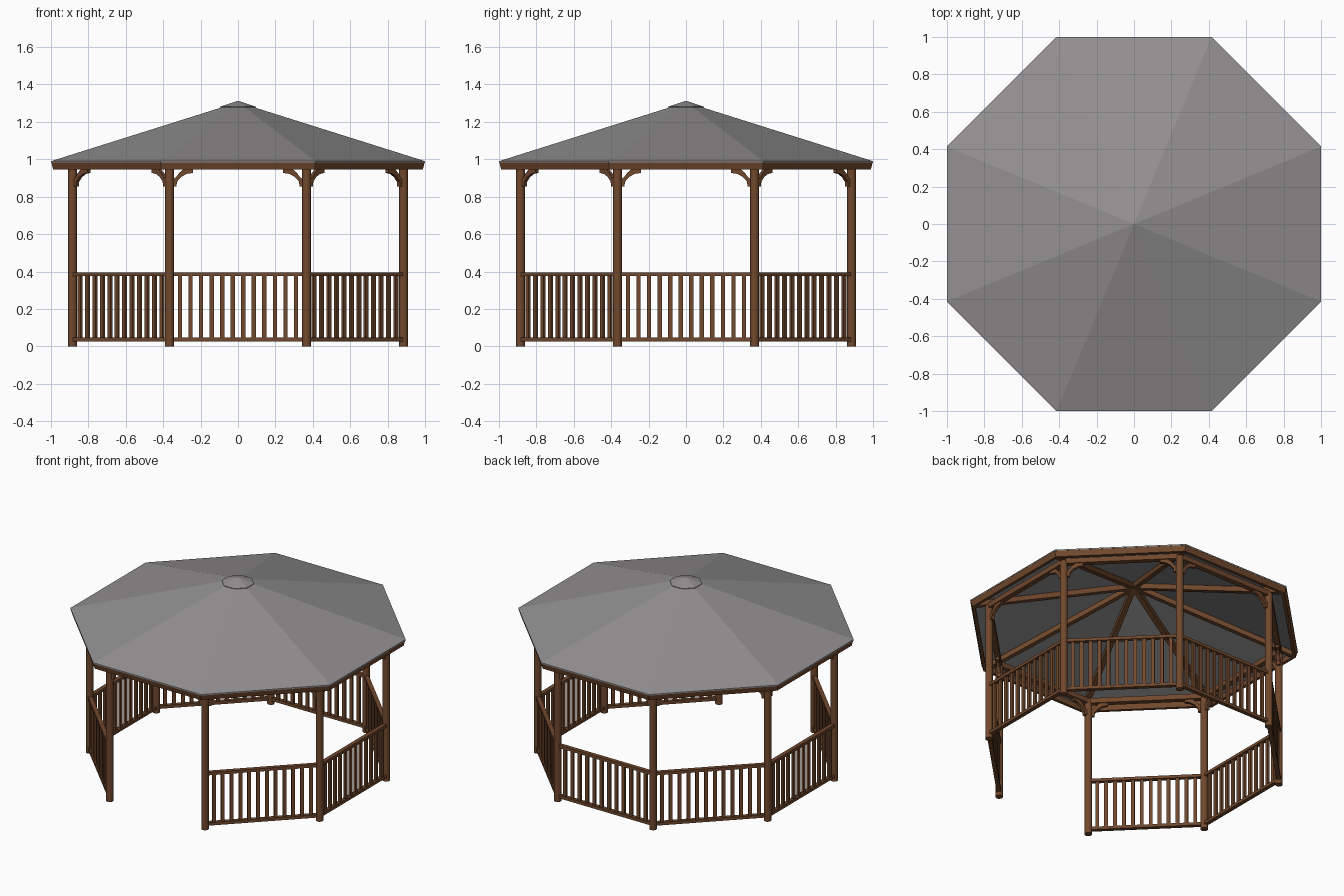
import bpy, bmesh, math
from mathutils import Matrix, Vector

if "Cube" in bpy.data.objects:
    bpy.data.objects.remove(bpy.data.objects["Cube"])

C8 = math.cos(math.pi / 8)
POST_A = 0.885                        # apothem of the post ring
POST_R = POST_A / C8
HALF = POST_A * math.tan(math.pi / 8)  # half length of a side


def material(name, col):
    m = bpy.data.materials.new(name)
    m.diffuse_color = (*col, 1)
    m.use_nodes = True
    m.node_tree.nodes["Principled BSDF"].inputs["Base Color"].default_value = m.diffuse_color
    return m


WOOD = material("brown wood", (0.165, 0.065, 0.026))
ROOF = material("grey roofing", (0.29, 0.28, 0.28))


def finish(bm, name, mat):
    bmesh.ops.recalc_face_normals(bm, faces=bm.faces)
    me = bpy.data.meshes.new(name)
    bm.to_mesh(me)
    bm.free()
    ob = bpy.data.objects.new(name, me)
    me.materials.append(mat)
    bpy.context.collection.objects.link(ob)
    return ob


def octagon_lathe(name, profile, mat):
    """Closed (apothem, z) loop swept around eight sides."""
    bm = bmesh.new()
    rings = []
    for a, z in profile:
        if a == 0:
            rings.append([bm.verts.new((0, 0, z))] * 8)
        else:
            angs = [math.radians(22.5 + 45 * i) for i in range(8)]
            rings.append([bm.verts.new((a / C8 * math.cos(t), a / C8 * math.sin(t), z)) for t in angs])
    for j in range(len(rings)):
        p, q = rings[j], rings[(j + 1) % len(rings)]
        for i in range(8):
            k = (i + 1) % 8
            vs = list(dict.fromkeys([p[i], p[k], q[k], q[i]]))
            if len(vs) > 2:
                bm.faces.new(vs)
    return finish(bm, name, mat)


def box(bm, M, centre, size):
    bmesh.ops.create_cube(bm, size=1, matrix=M @ Matrix.Translation(centre) @ Matrix.Diagonal((*size, 1)))


def side(k):
    """Frame of one side: x along the side, y outward, origin on the post line."""
    a = math.radians(45 * k)
    return Matrix.Rotation(a - math.pi / 2, 4, 'Z') @ Matrix.Translation((0, POST_A, 0))


# roof shell, cap and fascia board
octagon_lathe("roof", [(1.0, 0.982), (1.0, 0.99), (0, 1.305), (0, 1.293)], ROOF)
octagon_lathe("roof_cap", [(0.096, 1.277), (0.096, 1.281), (0, 1.313), (0, 1.29)], ROOF)
octagon_lathe("fascia", [(0.988, 0.945), (0.998, 0.983), (0.972, 0.985), (0.968, 0.945)], WOOD)

# ring beam on top of the posts
octagon_lathe("ring_beam", [(0.903, 0.945), (0.903, 0.98), (0.867, 0.98), (0.867, 0.945)], WOOD)

# posts and rafters at the eight corners
for k in range(8):
    ang = math.radians(22.5 + 45 * k)
    bm = bmesh.new()
    bmesh.ops.create_cone(bm, cap_ends=True, segments=16, radius1=0.024, radius2=0.024, depth=0.97,
                          matrix=Matrix.Translation((POST_R * math.cos(ang), POST_R * math.sin(ang), 0.485)))
    for f in bm.faces:
        f.smooth = len(f.verts) == 4
    finish(bm, "post_%d" % (k + 1), WOOD)

    bm = bmesh.new()
    p = Vector((1.05, 0, 0.963))
    q = Vector((0.0, 0, 1.275))
    d = q - p
    M = Matrix.Rotation(ang, 4, 'Z') @ Matrix.Translation((p + q) / 2) @ \
        Matrix.Rotation(-math.atan2(d.z, d.x), 4, 'Y')
    box(bm, M, (0, 0, 0), (d.length, 0.032, 0.034))
    finish(bm, "rafter_%d" % (k + 1), WOOD)

# curved knee brace outline: distance from post centre, height
BRACE = [(0.018, 0.855), (0.038, 0.855), (0.040, 0.880), (0.062, 0.905), (0.092, 0.922),
         (0.125, 0.927), (0.125, 0.947), (0.075, 0.947), (0.052, 0.928), (0.036, 0.905), (0.018, 0.892)]

for k in range(8):
    M = side(k)
    # two braces per side
    bm = bmesh.new()
    for s in (-1, 1):
        vs = [bm.verts.new(M @ Vector((s * (HALF - u), -0.011, z))) for u, z in BRACE]
        f = bm.faces.new(vs)
        r = bmesh.ops.extrude_face_region(bm, geom=[f], use_keep_orig=True)
        new = [v for v in r["geom"] if isinstance(v, bmesh.types.BMVert)]
        bmesh.ops.translate(bm, verts=new, vec=M.to_3x3() @ Vector((0, 0.022, 0)))
    finish(bm, "braces_%d" % (k + 1), WOOD)

    # railing on every side but the front entrance
    if k == 6:
        continue
    bm = bmesh.new()
    box(bm, M, (0, 0, 0.386), (2 * HALF - 0.02, 0.028, 0.02))
    box(bm, M, (0, 0, 0.036), (2 * HALF - 0.02, 0.028, 0.02))
    for i in range(12):
        x = (i - 5.5) * 2 * HALF / 13
        box(bm, M, (x, 0, 0.211), (0.023, 0.015, 0.335))
    finish(bm, "railing_%d" % (k + 1), WOOD)
